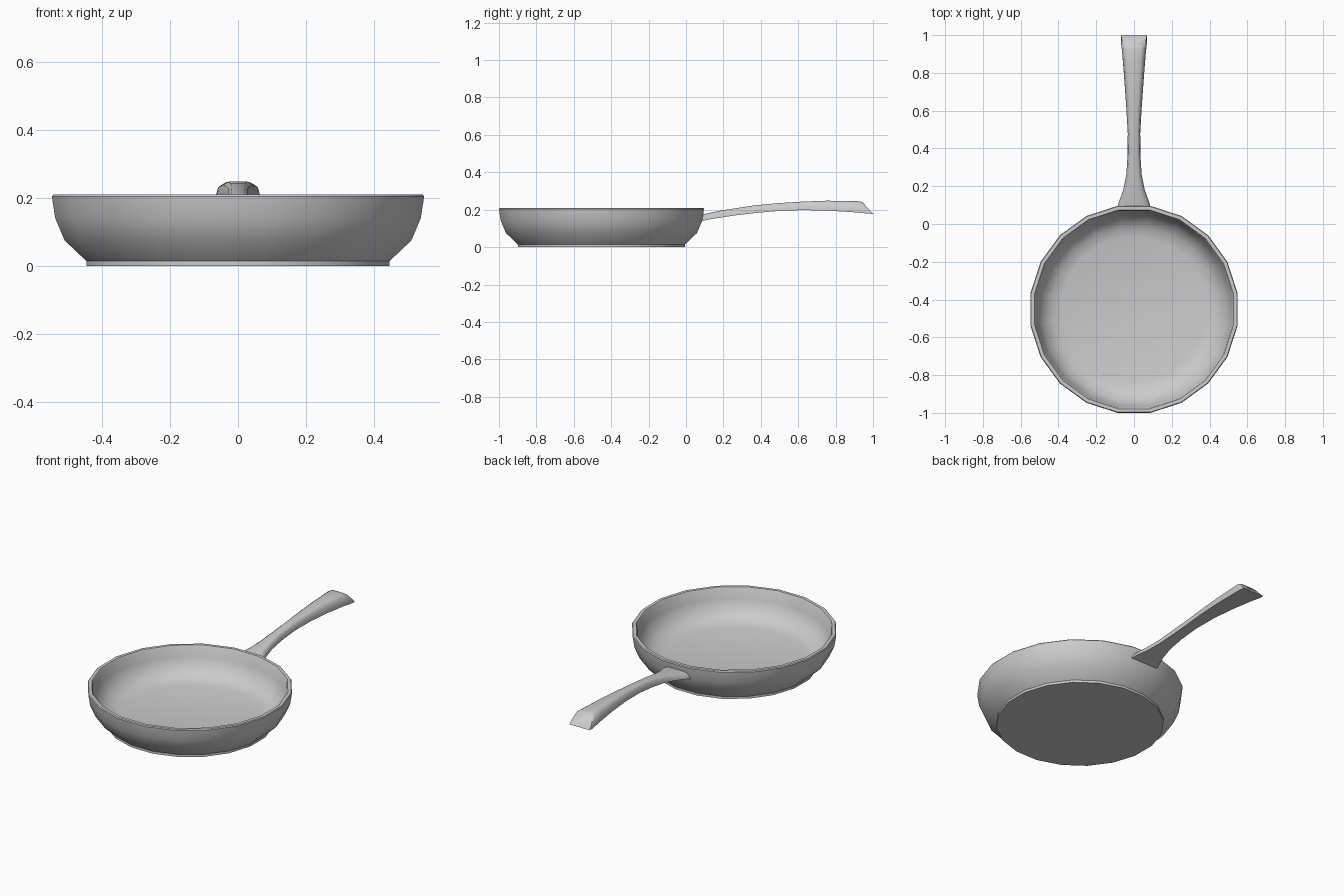
import bpy
import bmesh
from math import cos, sin, pi, radians

if "Cube" in bpy.data.objects:
    bpy.data.objects.remove(bpy.data.objects["Cube"], do_unlink=True)

GREY = (0.6, 0.6, 0.6, 1)
metal = bpy.data.materials.new("grey metal")
metal.use_nodes = True
metal.diffuse_color = GREY
metal.node_tree.nodes["Principled BSDF"].inputs["Base Color"].default_value = GREY


def loft(name, rings, sharp_angle):
    """Skin a list of closed rings and cap both ends."""
    bm = bmesh.new()
    loops = [[bm.verts.new(p) for p in ring] for ring in rings]
    n = len(loops[0])
    for a, b in zip(loops, loops[1:]):
        for i in range(n):
            j = (i + 1) % n
            bm.faces.new((a[i], a[j], b[j], b[i]))
    bm.faces.new(loops[0])
    bm.faces.new(loops[-1])
    bmesh.ops.recalc_face_normals(bm, faces=bm.faces)
    mesh = bpy.data.meshes.new(name)
    bm.to_mesh(mesh)
    bm.free()
    mesh.materials.append(metal)
    obj = bpy.data.objects.new(name, mesh)
    bpy.context.collection.objects.link(obj)
    bpy.ops.object.select_all(action="DESELECT")
    obj.select_set(True)
    bpy.context.view_layer.objects.active = obj
    bpy.ops.object.shade_smooth_by_angle(angle=radians(sharp_angle))
    return obj


# Pan body: (radius, height) up the outside, over the rim, down the inside
SIDES = 20
CENTRE_Y = -0.452
profile = [(0.452, 0), (0.452, 0.014), (0.517, 0.075), (0.545, 0.14),
           (0.553, 0.19), (0.555, 0.205), (0.551, 0.21), (0.533, 0.21),
           (0.528, 0.203), (0.518, 0.145), (0.487, 0.085), (0.44, 0.053),
           (0.385, 0.04)]
angles = [2 * pi * (i + 0.5) / SIDES for i in range(SIDES)]
loft("pan_body",
     [[(r * cos(a), CENTRE_Y + r * sin(a), z) for a in angles] for r, z in profile], 40)

# Handle stations: y at bottom, y at top, half width, bottom z, top z
stations = [(0.075, 0.075, 0.092, 0.137, 0.172), (0.12, 0.12, 0.079, 0.147, 0.182),
            (0.18, 0.18, 0.057, 0.157, 0.194), (0.26, 0.26, 0.041, 0.169, 0.207),
            (0.36, 0.36, 0.034, 0.181, 0.222), (0.48, 0.48, 0.033, 0.192, 0.234),
            (0.62, 0.62, 0.041, 0.198, 0.243), (0.76, 0.75, 0.051, 0.195, 0.248),
            (0.9, 0.86, 0.062, 0.186, 0.247), (0.975, 0.925, 0.07, 0.179, 0.245),
            (1.0, 0.943, 0.067, 0.177, 0.241)]
# Cross-section: flat underside, sloping sides, narrower rounded top
section = [(-1, 0), (1, 0), (0.97, 0.3), (0.83, 0.8), (0.55, 1),
           (-0.55, 1), (-0.83, 0.8), (-0.97, 0.3)]
loft("handle",
     [[(w * u, yb + (yt - yb) * v, zb + (zt - zb) * v) for u, v in section]
      for yb, yt, w, zb, zt in stations], 50)
